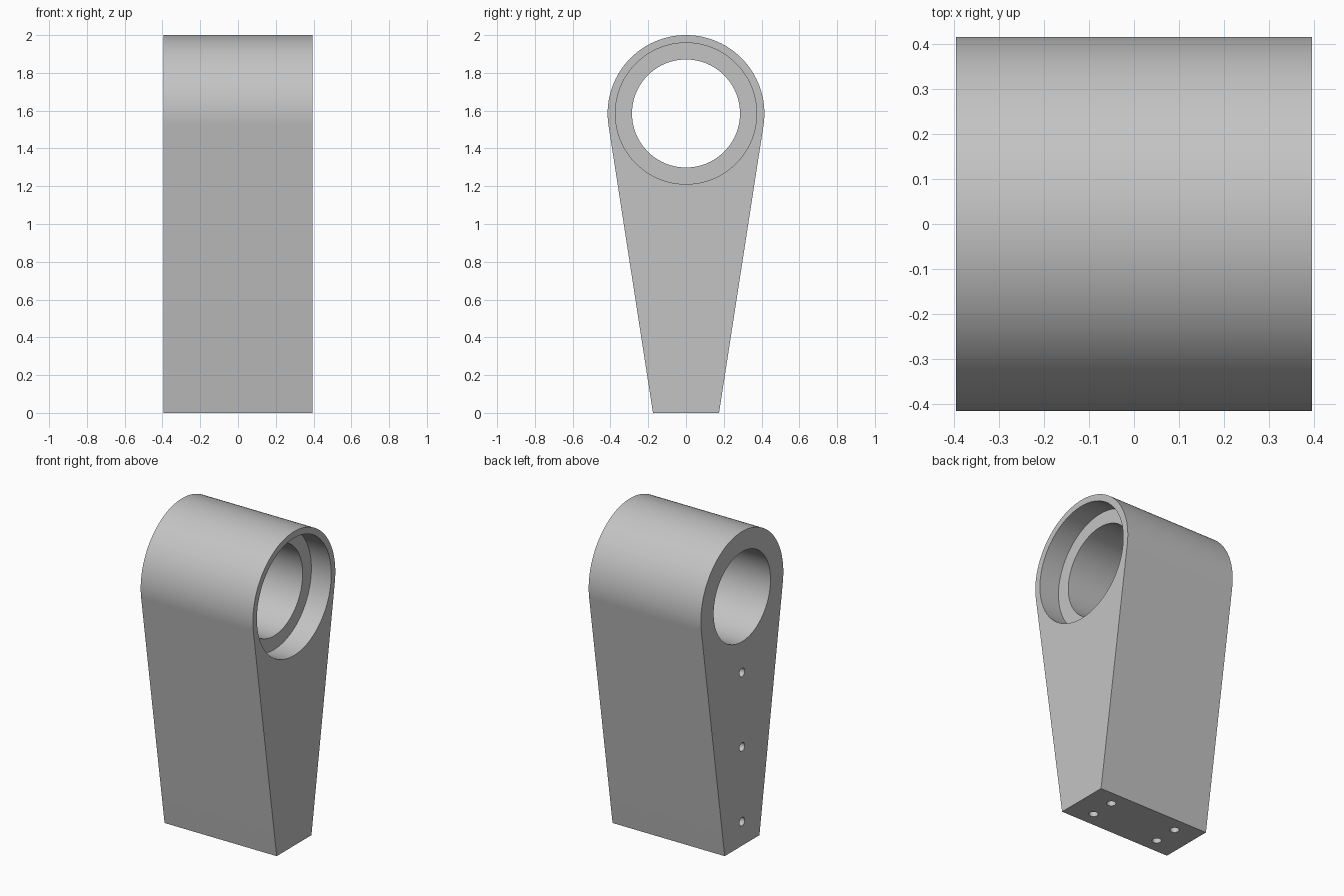
import bpy, bmesh, math
from mathutils import Matrix, Vector

cube = bpy.data.objects.get("Cube")
if cube:
    bpy.data.objects.remove(cube, do_unlink=True)

HALF_X = 0.395          # half the thickness along x
FOOT = 0.175            # half the width of the foot
RING_R, RING_Z = 0.415, 1.585
BORE_R, SEAT_R, SEAT_DEPTH = 0.286, 0.374, 0.14
SCREW_R = 0.027

grey = bpy.data.materials.new("light grey")
grey.use_nodes = True
grey.diffuse_color = (0.55, 0.55, 0.55, 1)
grey.node_tree.nodes["Principled BSDF"].inputs["Base Color"].default_value = grey.diffuse_color


def new_object(name, bm):
    bmesh.ops.recalc_face_normals(bm, faces=bm.faces)
    mesh = bpy.data.meshes.new(name)
    bm.to_mesh(mesh)
    bm.free()
    mesh.materials.append(grey)
    obj = bpy.data.objects.new(name, mesh)
    bpy.context.collection.objects.link(obj)
    return obj


def cutter(name, radius, start, end, sides):
    """Cylinder running between two points."""
    start, end = Vector(start), Vector(end)
    axis = end - start
    turn = axis.to_track_quat('Z', 'Y').to_matrix().to_4x4()
    bm = bmesh.new()
    bmesh.ops.create_cone(bm, cap_ends=True, segments=sides, radius1=radius,
                          radius2=radius, depth=axis.length,
                          matrix=Matrix.Translation((start + end) / 2) @ turn)
    obj = new_object(name, bm)
    obj.hide_render = True
    return obj


# Tapered arm: a round head with straight sides tangent to it
reach = math.hypot(FOOT, RING_Z)
tangent = math.atan2(-RING_Z, FOOT) + math.acos(RING_R / reach)
steps = 96
outline = [(-FOOT, 0), (FOOT, 0)]
for i in range(steps + 1):
    a = tangent + (math.pi - 2 * tangent) * i / steps
    outline.append((RING_R * math.cos(a), RING_Z + RING_R * math.sin(a)))

bm = bmesh.new()
side = bm.faces.new([bm.verts.new((-HALF_X, y, z)) for y, z in outline])
grown = bmesh.ops.extrude_face_region(bm, geom=[side])
bmesh.ops.translate(bm, vec=(2 * HALF_X, 0, 0),
                    verts=[v for v in grown["geom"] if isinstance(v, bmesh.types.BMVert)])
arm = new_object("bearing_arm", bm)

# Through bore and the wider bearing seat
cutters = [
    cutter("bore_cutter", BORE_R, (-0.5, 0, RING_Z), (0.5, 0, RING_Z), 96),
    cutter("seat_cutter", SEAT_R, (HALF_X - SEAT_DEPTH, 0, RING_Z), (0.5, 0, RING_Z), 96),
]
# Three blind screw holes up the right face
for z in (0.153, 0.628, 1.103):
    cutters.append(cutter("side_hole_cutter", SCREW_R, (-0.5, 0, z), (-HALF_X + 0.2, 0, z), 24))
# Four blind screw holes under the foot
for x in (-0.238, 0.238):
    for y in (-0.08, 0.08):
        cutters.append(cutter("foot_hole_cutter", SCREW_R, (x, y, -0.1), (x, y, 0.2), 24))

bpy.ops.object.select_all(action='DESELECT')
bpy.context.view_layer.objects.active = arm
arm.select_set(True)
for c in cutters:
    cut = arm.modifiers.new("cut", 'BOOLEAN')
    cut.operation, cut.solver, cut.object = 'DIFFERENCE', 'EXACT', c
    bpy.ops.object.modifier_apply(modifier=cut.name)
    bpy.data.objects.remove(c, do_unlink=True)

bpy.ops.object.shade_smooth_by_angle(angle=math.radians(30))
